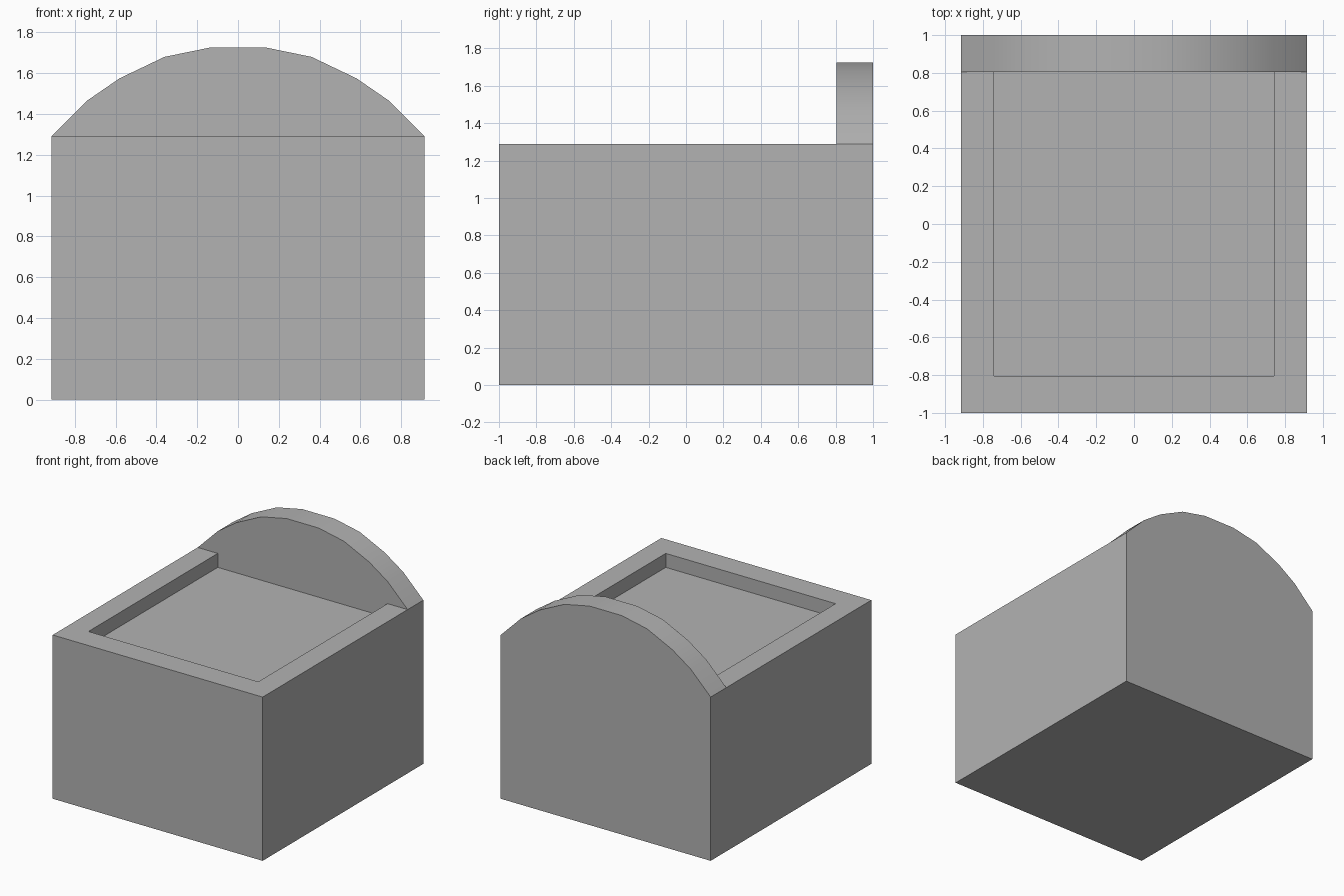
import bpy
import bmesh
import math

HALF_W, HALF_L, BASE_H = 0.915, 1.0, 1.29
BOARD_FRONT = 0.805
RECESS_X, RECESS_DEPTH = 0.74, 0.11

default = bpy.data.objects.get("Cube")
if default:
    bpy.data.objects.remove(default, do_unlink=True)

# Single plain grey
grey = bpy.data.materials.new("plain grey")
grey.use_nodes = True
colour = (0.448, 0.448, 0.448, 1)
grey.diffuse_color = colour
grey.node_tree.nodes["Principled BSDF"].inputs["Base Color"].default_value = colour


def add_object(name, bm):
    bmesh.ops.recalc_face_normals(bm, faces=bm.faces)
    mesh = bpy.data.meshes.new(name)
    bm.to_mesh(mesh)
    bm.free()
    mesh.materials.append(grey)
    obj = bpy.data.objects.new(name, mesh)
    bpy.context.collection.objects.link(obj)
    return obj


# Base block with a shallow rectangular recess in its top
bm = bmesh.new()
bmesh.ops.create_cube(bm, size=2)
for v in bm.verts:
    v.co = (v.co.x * HALF_W, v.co.y * HALF_L, (v.co.z + 1) * BASE_H / 2)
top = max(bm.faces, key=lambda f: f.calc_center_median().z)
bmesh.ops.inset_region(bm, faces=[top], thickness=0.1)
for v in top.verts:
    v.co.x = math.copysign(RECESS_X, v.co.x)
    v.co.y = math.copysign(BOARD_FRONT, v.co.y)
floor = bmesh.ops.extrude_discrete_faces(bm, faces=[top])["faces"][0]
bmesh.ops.translate(bm, verts=floor.verts, vec=(0, 0, -RECESS_DEPTH))
add_object("base_block", bm)

# Arched board along the back edge
half_arch = [(HALF_W, BASE_H), (0.74, 1.465), (0.58, 1.575), (0.36, 1.68), (0.14, 1.725)]
outline = half_arch + [(-x, z) for x, z in reversed(half_arch)]
bm = bmesh.new()
face = bm.faces.new([bm.verts.new((x, BOARD_FRONT, z)) for x, z in outline])
extruded = bmesh.ops.extrude_face_region(bm, geom=[face], use_keep_orig=True)["geom"]
bmesh.ops.translate(bm, verts=[g for g in extruded if isinstance(g, bmesh.types.BMVert)],
                    vec=(0, HALF_L - BOARD_FRONT, 0))
board = add_object("arched_back_board", bm)

# Smooth the arch, keep its rims sharp
bpy.ops.object.select_all(action="DESELECT")
board.select_set(True)
bpy.context.view_layer.objects.active = board
bpy.ops.object.shade_smooth_by_angle(angle=math.radians(30))
